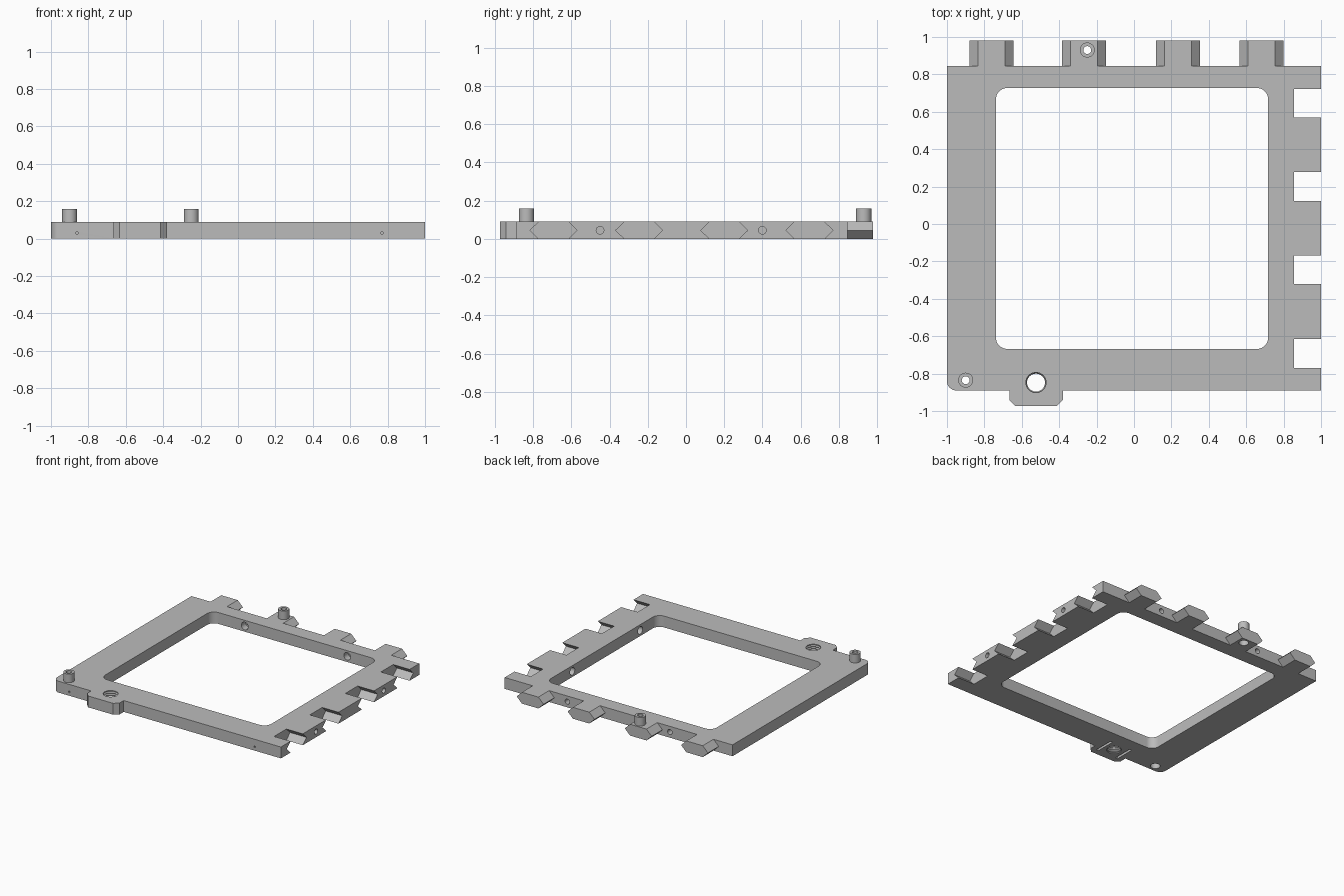
import bpy, bmesh
from math import cos, sin, pi

cube = bpy.data.objects.get("Cube")
if cube:
    bpy.data.objects.remove(cube, do_unlink=True)

grey = bpy.data.materials.new("plain grey")
grey.use_nodes = True
grey.diffuse_color = (0.5, 0.5, 0.5, 1)
grey.node_tree.nodes["Principled BSDF"].inputs["Base Color"].default_value = (0.5, 0.5, 0.5, 1)

H = 0.09          # plate thickness
MID = H / 2


def place(axis, u, v, t):
    return {"X": (t, u, v), "Y": (u, t, v), "Z": (u, v, t)}[axis]


def loft(name, rings, axis):
    """Solid skinned through matching rings; each ring is (2D points, position along axis)."""
    bm = bmesh.new()
    loops = [[bm.verts.new(place(axis, u, v, t)) for u, v in pts] for pts, t in rings]
    n = len(loops[0])
    for a, b in zip(loops, loops[1:]):
        for i in range(n):
            j = (i + 1) % n
            bm.faces.new((a[i], a[j], b[j], b[i]))
    bm.faces.new(loops[0])
    bm.faces.new(loops[-1])
    bmesh.ops.recalc_face_normals(bm, faces=bm.faces)
    mesh = bpy.data.meshes.new(name)
    bm.to_mesh(mesh)
    bm.free()
    mesh.materials.append(grey)
    ob = bpy.data.objects.new(name, mesh)
    bpy.context.collection.objects.link(ob)
    return ob


def prism(name, pts, axis, a, b):
    return loft(name, [(pts, a), (pts, b)], axis)


def circle(u, v, r, n=32):
    return [(u + r * cos(2 * pi * i / n), v + r * sin(2 * pi * i / n)) for i in range(n)]


def turned(name, u, v, profile, axis, n=32):
    """Round solid from (radius, position) pairs."""
    return loft(name, [(circle(u, v, r, n), t) for r, t in profile], axis)


def arc(cx, cy, r, start):
    """Quarter turn of points, counter-clockwise from a start angle."""
    return [(cx + r * cos(start + i * pi / 16), cy + r * sin(start + i * pi / 16)) for i in range(9)]


def box_pts(u0, u1, v0, v1):
    return [(u0, v0), (u1, v0), (u1, v1), (u0, v1)]


def cut(cutter, *targets):
    cutter.hide_render = True
    for ob in targets:
        mod = ob.modifiers.new("cut", "BOOLEAN")
        mod.operation, mod.solver, mod.object = "DIFFERENCE", "EXACT", cutter
        bpy.context.view_layer.objects.active = ob
        bpy.ops.object.modifier_apply(modifier=mod.name)
    bpy.data.objects.remove(cutter, do_unlink=True)


# Frame plate with one rounded corner and a chamfered front tab
outline = arc(-0.95, -0.84, 0.05, pi) + [
    (-0.666, -0.89), (-0.666, -0.941), (-0.634, -0.973), (-0.414, -0.973),
    (-0.38, -0.941), (-0.38, -0.89), (1, -0.89), (1, 0.845), (-1, 0.845)]
frame = prism("frame", outline, "Z", 0, H)

# Rounded central opening
r, x0, x1, y0, y1 = 0.06, -0.738, 0.717, -0.668, 0.727
opening = (arc(x1 - r, y1 - r, r, 0) + arc(x0 + r, y1 - r, r, pi / 2)
           + arc(x0 + r, y0 + r, r, pi) + arc(x1 - r, y0 + r, r, 1.5 * pi))
cut(prism("opening_cutter", opening, "Z", -0.1, 0.2), frame)

# V-sided sockets along the right edge
for y in (-0.693, -0.245, 0.2, 0.646):
    n, w = 0.077, 0.123
    half = [(n, -0.03), (n, 0), (w, MID), (n, H), (n, H + 0.03)]
    pts = [(y + u, z) for u, z in half] + [(y - u, z) for u, z in reversed(half)]
    cut(prism("socket_cutter", pts, "X", 0.856, 1.1), frame)

# Matching V-sided teeth along the back edge
teeth = []
for i, x in enumerate((-0.761, -0.267, 0.235, 0.682)):
    n, w = 0.072, 0.118
    pts = [(x - n, 0), (x + n, 0), (x + w, MID), (x + n, H), (x - n, H), (x - w, MID)]
    teeth.append(prism(f"back_tooth_{i + 1}", pts, "Y", 0.845, 0.98))

# Hollow locating posts, open right through to the underside
posts = []
for name, x, y, base in (("front_post", -0.9, -0.835, frame), ("back_post", -0.25, 0.93, teeth[1])):
    post = turned(name, x, y, [(0.04, H), (0.04, 0.158)], "Z")
    drill = turned("post_drill", x, y, [(0.035, -0.05), (0.035, 0.045), (0.021, 0.045), (0.021, 0.2)], "Z")
    cut(drill, post, base)
    posts.append(post)

# Threaded hole in the tab, with a narrow slot on each side underneath
thread = [(0.054, -0.02), (0.054, 0.006)]
for i in range(5):
    z = 0.01 + i * 0.016
    thread += [(0.048, z), (0.055, z + 0.008)]
thread += [(0.054, H), (0.054, H + 0.03)]
cut(turned("thread_cutter", -0.524, -0.848, thread, "Z"), frame)
for side in (-1, 1):
    x = -0.524 + side * 0.09
    cut(prism("slot_cutter", box_pts(x - 0.01, x + 0.01, -0.93, -0.77), "Z", -0.05, 0.025), frame)

# Stepped bolt holes through the right and back rails
for y in (-0.45, 0.4):
    cut(turned("side_drill", y, MID, [(0.03, 0.6), (0.03, 0.78), (0.02, 0.78), (0.02, 1.1)], "X", 24), frame)
for x in (-0.45, 0.45):
    cut(turned("back_drill", x, MID, [(0.03, 0.6), (0.03, 0.78), (0.02, 0.78), (0.02, 0.95)], "Y", 24), frame)

# Pin holes in the front face
for x in (-0.86, 0.77):
    cut(turned("pin_drill", x, 0.03, [(0.007, -1), (0.007, -0.85)], "Y", 12), frame)

# Smooth the round surfaces, keep the edges crisp
for ob in [frame] + teeth + posts:
    bpy.ops.object.select_all(action="DESELECT")
    ob.select_set(True)
    bpy.context.view_layer.objects.active = ob
    bpy.ops.object.shade_smooth_by_angle(angle=pi / 6)
